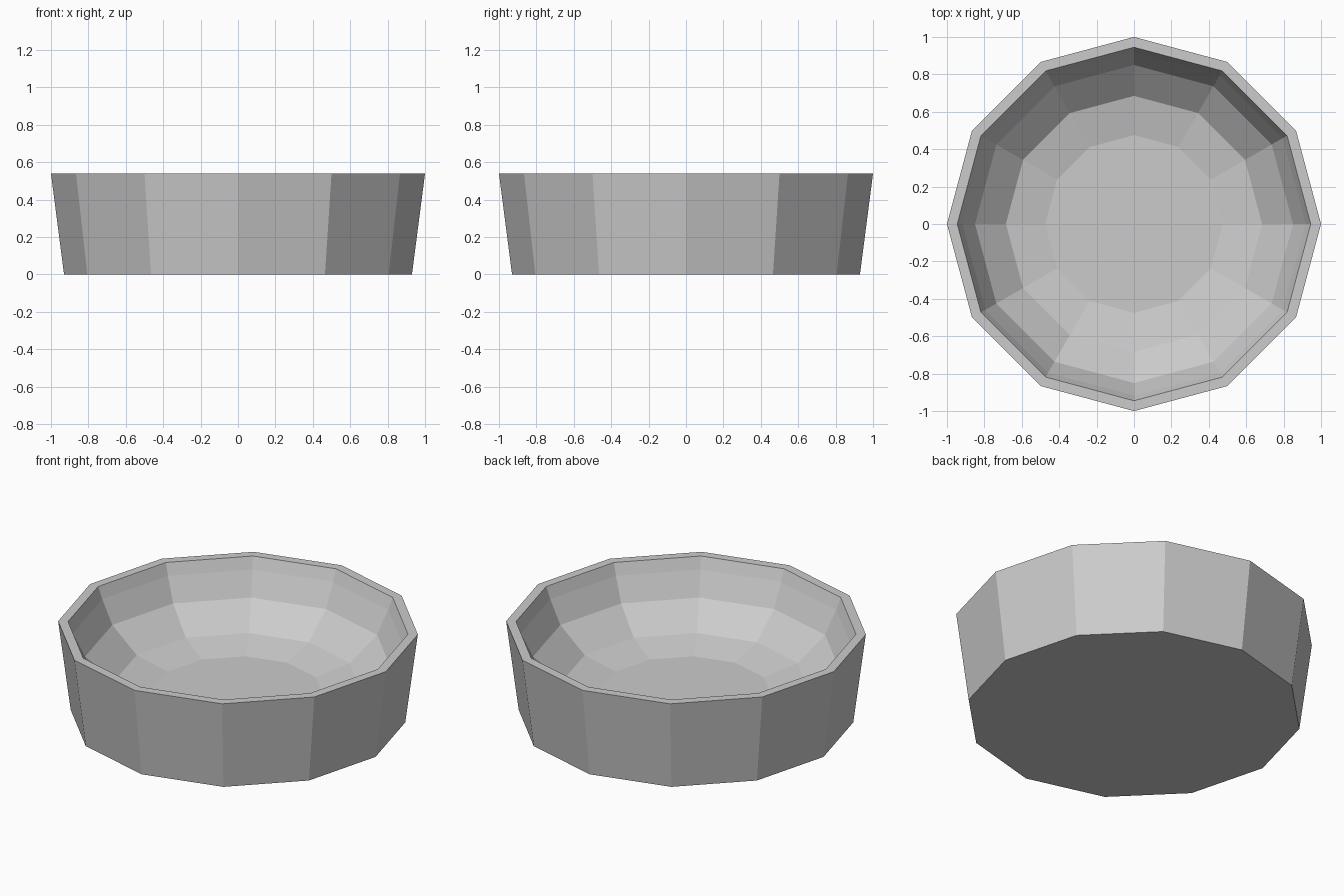
import bpy, bmesh, math

if "Cube" in bpy.data.objects:
    bpy.data.objects.remove(bpy.data.objects["Cube"])

SIDES = 12
# (radius, height) from the underside, up the wall, over the rim and down the inside
PROFILE = [(0.93, 0.0), (1.0, 0.54), (0.945, 0.54), (0.918, 0.47),
           (0.85, 0.33), (0.685, 0.19), (0.475, 0.145)]

bm = bmesh.new()


def ring(radius, z):
    return [bm.verts.new((radius * math.cos(math.tau * i / SIDES),
                          radius * math.sin(math.tau * i / SIDES), z))
            for i in range(SIDES)]


# Walls and rim of the bowl
rings = [ring(r, z) for r, z in PROFILE]
for a, b in zip(rings, rings[1:]):
    for i in range(SIDES):
        j = (i + 1) % SIDES
        bm.faces.new((a[i], a[j], b[j], b[i]))

# Flat underside and inner floor
bm.faces.new(rings[0][::-1])
bm.faces.new(rings[-1])
bmesh.ops.recalc_face_normals(bm, faces=bm.faces)

mesh = bpy.data.meshes.new("bowl")
bm.to_mesh(mesh)
bm.free()
bowl = bpy.data.objects.new("bowl", mesh)
bpy.context.collection.objects.link(bowl)
